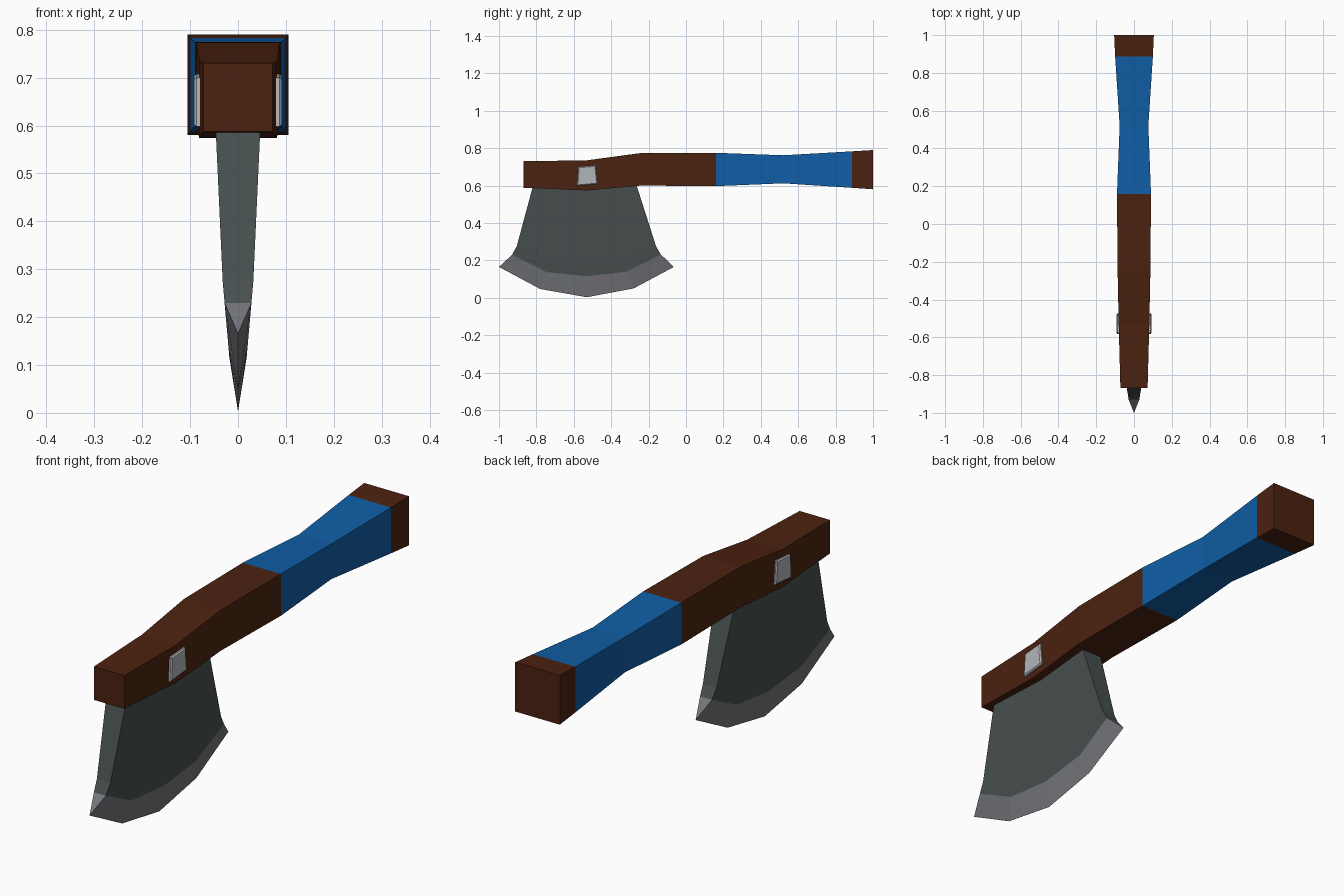
import bpy, bmesh

if "Cube" in bpy.data.objects:
    bpy.data.objects.remove(bpy.data.objects["Cube"])


def material(name, rgb):
    m = bpy.data.materials.new(name)
    m.diffuse_color = (*rgb, 1)
    m.use_nodes = True
    m.node_tree.nodes["Principled BSDF"].inputs["Base Color"].default_value = m.diffuse_color
    return m


brown = material("dark wood", (0.072, 0.016, 0.005))
blue = material("blue grip", (0.005, 0.112, 0.385))
steel = material("dark steel", (0.064, 0.079, 0.078))
edge = material("sharpened steel", (0.178, 0.182, 0.196))
silver = material("silver", (0.45, 0.47, 0.485))


def finish(bm, name, mats, rule=None):
    bmesh.ops.recalc_face_normals(bm, faces=bm.faces[:])
    if rule:
        for f in bm.faces:
            f.material_index = rule(f)
    me = bpy.data.meshes.new(name)
    bm.to_mesh(me)
    bm.free()
    for m in mats:
        me.materials.append(m)
    ob = bpy.data.objects.new(name, me)
    bpy.context.collection.objects.link(ob)
    return ob


def loft(bm, rings):
    """Skin closed rings of points and cap both ends."""
    rings = [[bm.verts.new(p) for p in r] for r in rings]
    n = len(rings[0])
    for a, b in zip(rings, rings[1:]):
        for i in range(n):
            j = (i + 1) % n
            bm.faces.new((a[i], a[j], b[j], b[i]))
    bm.faces.new(rings[0])
    bm.faces.new(rings[-1])


# Handle: square sections (y, half width, bottom z, top z), blue along the grip
sections = [(-0.868, 0.072, 0.588, 0.730), (-0.53, 0.081, 0.574, 0.735),
            (-0.24, 0.087, 0.600, 0.774), (0.16, 0.090, 0.597, 0.775),
            (0.52, 0.076, 0.612, 0.762), (0.888, 0.100, 0.588, 0.783),
            (1.0, 0.105, 0.580, 0.790)]
bm = bmesh.new()
loft(bm, [[(-w, y, b), (w, y, b), (w, y, t), (-w, y, t)] for y, w, b, t in sections])
finish(bm, "handle", [brown, blue],
       lambda f: int(0.16 < f.calc_center_median().y < 0.888))

# Blade: rows of five (y, z) points from the handle down to the cutting edge
rows = [[(-0.815, 0.61), (-0.68, 0.61), (-0.54, 0.61), (-0.40, 0.61), (-0.267, 0.61)],
        [(-0.905, 0.275), (-0.735, 0.21), (-0.53, 0.19), (-0.325, 0.21), (-0.16, 0.275)],
        [(-0.93, 0.23), (-0.745, 0.137), (-0.53, 0.115), (-0.315, 0.14), (-0.135, 0.232)]]
cut = [(-1.0, 0.165), (-0.78, 0.047), (-0.53, 0.003), (-0.28, 0.05), (-0.065, 0.165)]


def half_width(z):
    if z > 0.275:
        return 0.032 + (z - 0.275) * 0.046
    return 0.018 + (z - 0.115) * 0.0875


bm = bmesh.new()
sides = [[[bm.verts.new((s * half_width(z), y, z)) for y, z in r] for r in rows]
         for s in (-1, 1)]
tip = [bm.verts.new((0, y, z)) for y, z in cut]
edge_faces = []
for side in sides:
    grid = side + [tip]
    for r, (a, b) in enumerate(zip(grid, grid[1:])):
        for i in range(4):
            f = bm.faces.new((a[i], a[i + 1], b[i + 1], b[i]))
            f.material_index = int(r == 2)
left, right = sides
for c in (0, 4):  # front and rear ends
    for r in range(2):
        bm.faces.new((left[r][c], right[r][c], right[r + 1][c], left[r + 1][c]))
    bm.faces.new((left[2][c], right[2][c], tip[c])).material_index = 1
bm.faces.new(left[0] + right[0][::-1])
finish(bm, "blade", [steel, edge])

# Small bevelled rivet plates on both sides of the handle
outline = [(-0.576, 0.700), (-0.482, 0.708), (-0.473, 0.608), (-0.583, 0.598)]
cy, cz = -0.528, 0.653
for s, name in ((-1, "left_rivet_plate"), (1, "right_rivet_plate")):
    bm = bmesh.new()
    loft(bm, [[(s * x, cy + (y - cy) * k, cz + (z - cz) * k) for y, z in outline]
              for x, k in ((0.07, 1), (0.087, 1), (0.092, 0.9))])
    finish(bm, name, [silver])
